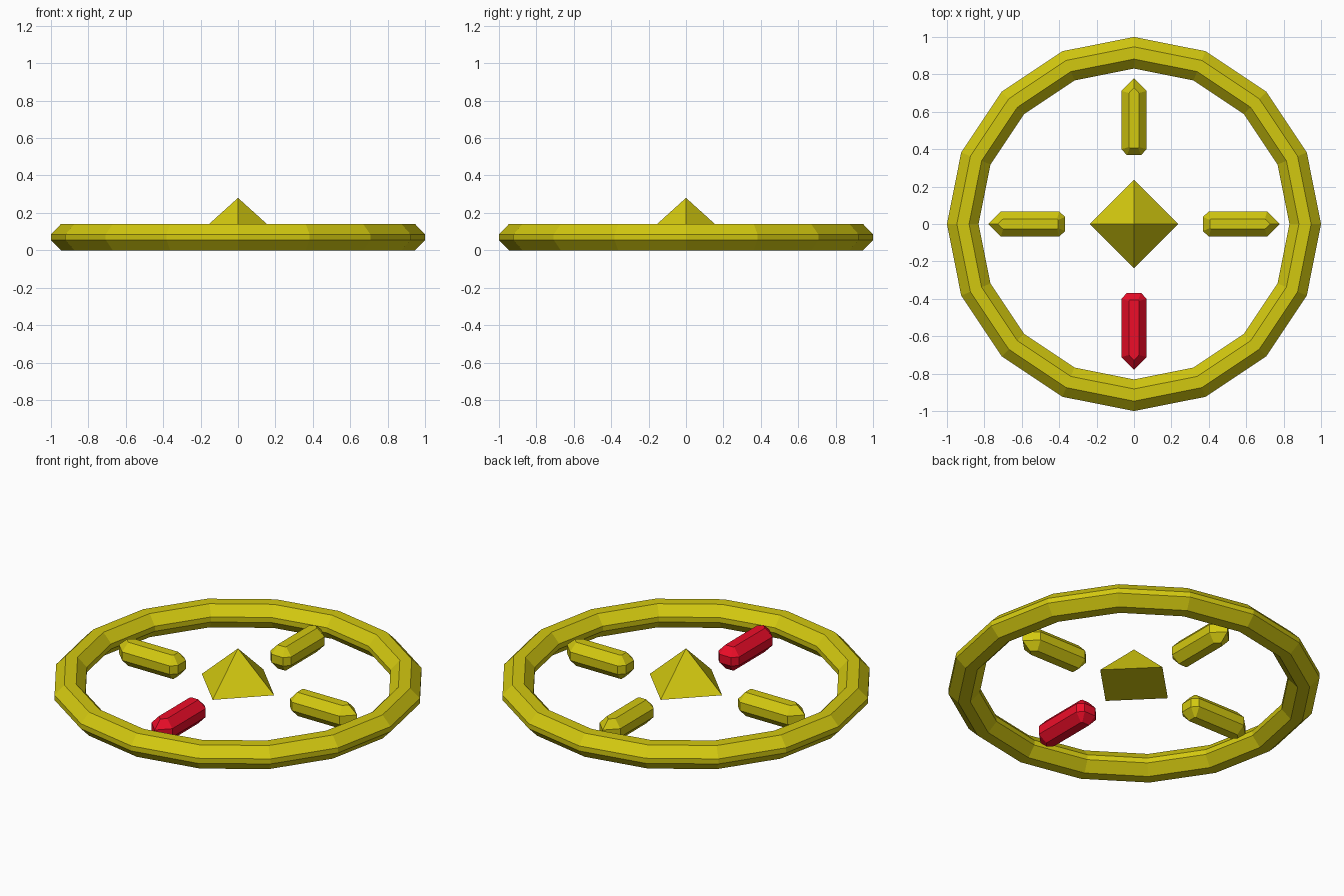
import bpy
from math import sin, cos, pi

if "Cube" in bpy.data.objects:
    bpy.data.objects.remove(bpy.data.objects["Cube"])


def material(name, color):
    m = bpy.data.materials.new(name)
    m.diffuse_color = color
    m.use_nodes = True
    m.node_tree.nodes["Principled BSDF"].inputs["Base Color"].default_value = m.diffuse_color
    return m


YELLOW = material("yellow", (0.65, 0.58, 0.005, 1))
RED = material("red", (0.85, 0.004, 0.022, 1))


def add_object(name, verts, faces, mat):
    me = bpy.data.meshes.new(name)
    me.from_pydata(verts, [], faces)
    me.materials.append(mat)
    ob = bpy.data.objects.new(name, me)
    bpy.context.collection.objects.link(ob)
    return ob


# Outer ring: eight-sided section swept round sixteen segments
section = [(1.0, 0.055), (1.0, 0.085), (0.947, 0.14), (0.882, 0.14),
           (0.831, 0.085), (0.831, 0.055), (0.882, 0.0), (0.947, 0.0)]
SEG, N = 16, len(section)
verts = [(r * cos(2 * pi * i / SEG), r * sin(2 * pi * i / SEG), z)
         for i in range(SEG) for r, z in section]
faces = [(i * N + j, (i + 1) % SEG * N + j,
          (i + 1) % SEG * N + (j + 1) % N, i * N + (j + 1) % N)
         for i in range(SEG) for j in range(N)]
add_object("outer_ring", verts, faces, YELLOW)

# Centre pyramid
R, BASE, TOP = 0.237, 0.066, 0.28
add_object("centre_pyramid",
           [(R, 0, BASE), (0, R, BASE), (-R, 0, BASE), (0, -R, BASE), (0, 0, TOP)],
           [(3, 2, 1, 0), (0, 1, 4), (1, 2, 4), (2, 3, 4), (3, 0, 4)], YELLOW)

# Pointed bars: bevelled prism along +x, the tip facing outwards
wide = [(0.368, -0.037), (0.40, -0.068), (0.712, -0.068), (0.78, 0),
        (0.712, 0.068), (0.40, 0.068), (0.368, 0.037)]
narrow = [(0.406, -0.022), (0.411, -0.027), (0.70, -0.027), (0.728, 0),
          (0.70, 0.027), (0.411, 0.027), (0.406, 0.022)]
levels = [(narrow, 0.0), (wide, 0.045), (wide, 0.095), (narrow, 0.14)]
M = len(wide)
bar_verts = [(x, y, z) for outline, z in levels for x, y in outline]
bar_faces = [(k * M + j, k * M + (j + 1) % M, (k + 1) * M + (j + 1) % M, (k + 1) * M + j)
             for k in range(3) for j in range(M)]
bar_faces += [tuple(reversed(range(M))), tuple(range(3 * M, 4 * M))]

# Four bars round the centre, the front one red
for i, side in enumerate(("right", "back", "left", "front")):
    bar = add_object(side + "_bar", bar_verts, bar_faces,
                     RED if side == "front" else YELLOW)
    bar.rotation_euler.z = i * pi / 2
